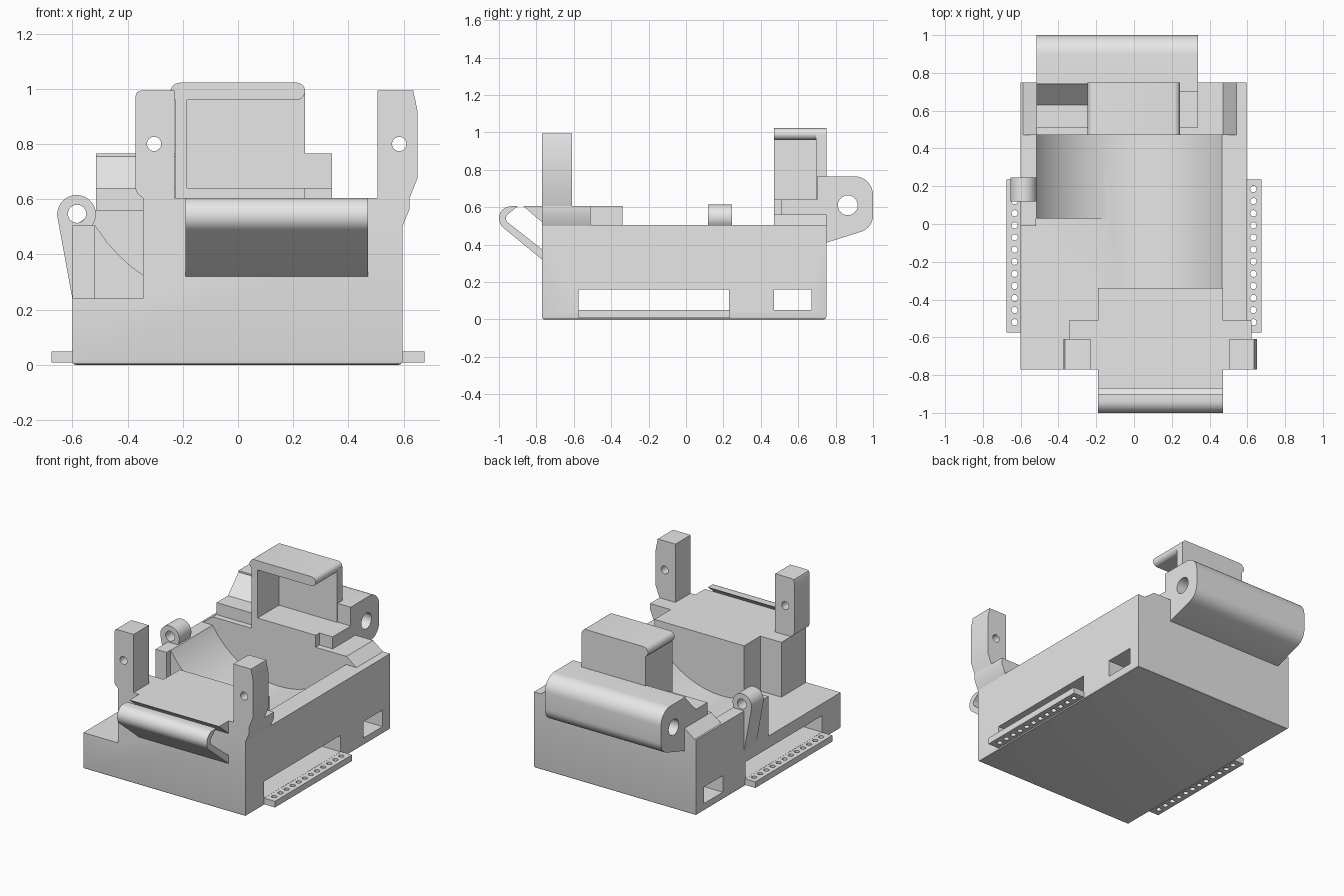
import bpy, bmesh, math

if "Cube" in bpy.data.objects:
    bpy.data.objects.remove(bpy.data.objects["Cube"])

grey = bpy.data.materials.new("light_grey")
grey.diffuse_color = (0.8, 0.8, 0.8, 1)
grey.use_nodes = True
grey.node_tree.nodes["Principled BSDF"].inputs["Base Color"].default_value = grey.diffuse_color


def prism(name, pts, axis, a, b, parts=None):
    """Extrude a profile along an axis: x takes (y,z), y takes (x,z), z takes (x,y)."""
    place = {'x': lambda p, t: (t, p[0], p[1]),
             'y': lambda p, t: (p[0], t, p[1]),
             'z': lambda p, t: (p[0], p[1], t)}[axis]
    bm = bmesh.new()
    for prof in (parts or [pts]):
        lo = [bm.verts.new(place(p, a)) for p in prof]
        hi = [bm.verts.new(place(p, b)) for p in prof]
        n = len(prof)
        bm.faces.new(lo)
        bm.faces.new(hi)
        for i in range(n):
            j = (i + 1) % n
            bm.faces.new((lo[i], lo[j], hi[j], hi[i]))
    bmesh.ops.recalc_face_normals(bm, faces=bm.faces)
    me = bpy.data.meshes.new(name)
    bm.to_mesh(me)
    bm.free()
    me.materials.append(grey)
    ob = bpy.data.objects.new(name, me)
    bpy.context.collection.objects.link(ob)
    return ob


def box(name, x0, x1, y0, y1, z0, z1):
    return prism(name, [(x0, y0), (x1, y0), (x1, y1), (x0, y1)], 'z', z0, z1)


def arc(cx, cy, r, a0, a1, n=8):
    return [(cx + r * math.cos(math.radians(a0 + (a1 - a0) * i / n)),
             cy + r * math.sin(math.radians(a0 + (a1 - a0) * i / n))) for i in range(n + 1)]


def circle(cx, cy, r, n=24):
    return arc(cx, cy, r, 0, 360, n)[:-1]


def cut(ob, *cutters):
    for c in cutters:
        m = ob.modifiers.new("cut", 'BOOLEAN')
        m.operation = 'DIFFERENCE'
        m.solver = 'EXACT'
        m.object = c
    dg = bpy.context.evaluated_depsgraph_get()
    me = bpy.data.meshes.new_from_object(ob.evaluated_get(dg))
    ob.modifiers.clear()
    ob.data = me
    for c in cutters:
        bpy.data.objects.remove(c)
    return ob


# Main body with softened bottom edges
body = box("body", -0.6, 0.595, -0.77, 0.75, 0, 0.505)
bm = bmesh.new()
bm.from_mesh(body.data)
low = [e for e in bm.edges if all(v.co.z < 0.001 for v in e.verts)]
bmesh.ops.bevel(bm, geom=low, offset=0.012, segments=3, profile=0.5, affect='EDGES')
bm.to_mesh(body.data)
bm.free()

# Low shelf, round trough and the two side-to-side slots
shelf = prism("shelf_cutter", [(-0.7, -0.9), (-0.345, -0.9), (-0.345, -0.51), (-0.19, -0.51),
                               (-0.19, -0.34), (-0.025, -0.34), (-0.025, 0.03), (-0.52, 0.03),
                               (-0.52, -0.01), (-0.7, -0.01)], 'z', 0.24, 0.8)
trough = prism("trough_cutter", circle(-0.025, 0.803, 0.575, 56), 'y', -0.34, 0.47)
slot_a = box("slot_cutter_a", -0.8, 0.8, -0.575, 0.23, 0.05, 0.16)
slot_b = box("slot_cutter_b", -0.8, 0.8, 0.47, 0.67, 0.05, 0.16)
cut(body, shelf, trough, slot_a, slot_b)

# Pin rails with rows of holes on both sides
for side, s in (("left", -1), ("right", 1)):
    rail = box("pin_rail_" + side, s * 0.58, s * 0.675, -0.575, 0.235, 0.008, 0.049)
    rows = [circle(s * 0.632, 0.185 - 0.0641 * i, 0.017, 12) for i in range(12)]
    cut(rail, prism("pin_cutter", None, 'z', -0.1, 0.2, parts=rows))

# Raised front block
prism("front_block", [(-0.345, 0.5), (0.595, 0.5), (0.622, 0.565), (0.622, 0.605),
                      (-0.345, 0.605)], 'y', -0.77, -0.51)
box("front_block_inner", -0.19, 0.47, -0.52, -0.34, 0.45, 0.605)

# Front posts with pivot holes
left = prism("front_post_left", [(-0.345, 0.59), (-0.23, 0.59), (-0.23, 0.993), (-0.352, 0.993),
                                 (-0.365, 0.988), (-0.372, 0.972), (-0.372, 0.64), (-0.365, 0.62),
                                 (-0.345, 0.605)], 'y', -0.77, -0.61)
cut(left, prism("post_cutter", circle(-0.304, 0.8, 0.026), 'y', -1, -0.4))
right = prism("front_post_right", [(0.505, 0.59), (0.62, 0.59), (0.622, 0.605), (0.65, 0.675),
                                   (0.65, 0.92), (0.635, 0.993), (0.505, 0.993)], 'y', -0.77, -0.61)
cut(right, prism("post_cutter", circle(0.584, 0.8, 0.026), 'y', -1, -0.4))

# Front hook: wedge lip and curved flap with a slit between them
prism("front_lip", [(-0.76, 0.605), (-0.87, 0.605), (-0.77, 0.52), (-0.76, 0.52)],
      'x', -0.19, 0.47)
outer = arc(-0.935, 0.54, 0.065, 90, 232, 14)
inner = arc(-0.935, 0.54, 0.028, 232, 138, 8)
prism("front_flap", [(-0.9, 0.605)] + outer + [(-0.77, 0.32), (-0.76, 0.32), (-0.76, 0.375),
                                               (-0.77, 0.375)] + inner, 'x', -0.19, 0.47)

# Ring lug on the left wall
lug = prism("side_lug", arc(-0.585, 0.545, 0.07, -35, 195, 28) + [(-0.6, 0.24), (-0.56, 0.24),
                                                                  (-0.53, 0.48)], 'y', 0.118, 0.245)
cut(lug, prism("lug_cutter", circle(-0.583, 0.547, 0.033), 'y', 0, 0.4))
cut(body, prism("lug_cutter", circle(-0.583, 0.547, 0.033), 'y', 0.118, 0.245))

# Rear ledge with sloped ends
prism("rear_ledge", [(-0.595, 0.5), (0.55, 0.5), (0.47, 0.56), (-0.515, 0.56)], 'y', 0.47, 0.75)

# Rear hinge: barrel block, left ramp and right step
hinge_profile = ([(0.74, 0.765), (0.74, 0.41)] + [(0.75, 0.41), (0.935, 0.468)]
                 + arc(0.91, 0.555, 0.09, -70, 0, 8) + arc(0.90, 0.665, 0.10, 0, 90, 10))
hinge = prism("hinge_barrel", hinge_profile, 'x', -0.515, 0.34)
cut(hinge, prism("hinge_cutter", circle(0.865, 0.61, 0.053), 'x', -1, 1))
prism("hinge_ramp", [(0.51, 0.5), (0.75, 0.5), (0.75, 0.765), (0.63, 0.64), (0.51, 0.64)],
      'x', -0.515, -0.2)
prism("hinge_step", [(0.51, 0.5), (0.75, 0.5), (0.75, 0.765), (0.70, 0.765), (0.70, 0.64),
                     (0.51, 0.64)], 'x', 0.2, 0.34)

# Open rear housing: floor, left wall, back wall and rounded roof
box("housing_floor", -0.228, 0.243, 0.47, 0.75, 0.5, 0.64)
box("housing_left_wall", -0.228, -0.185, 0.47, 0.75, 0.6, 0.975)
box("housing_back_wall", -0.2, 0.243, 0.695, 0.75, 0.6, 0.975)
prism("housing_roof", arc(0.212, 0.991, 0.031, -90, 90, 12) + arc(-0.21, 0.987, 0.035, 90, 180, 6)
      + [(-0.24, 0.972), (-0.228, 0.96)], 'y', 0.47, 0.75)
box("housing_roof_corner", 0.2, 0.243, 0.695, 0.75, 0.95, 0.99)

# Smooth the curved faces, keeping hard edges
bpy.ops.object.select_all(action='DESELECT')
for ob in bpy.context.scene.objects:
    ob.select_set(True)
bpy.context.view_layer.objects.active = body
bpy.ops.object.shade_smooth_by_angle(angle=math.radians(25))
